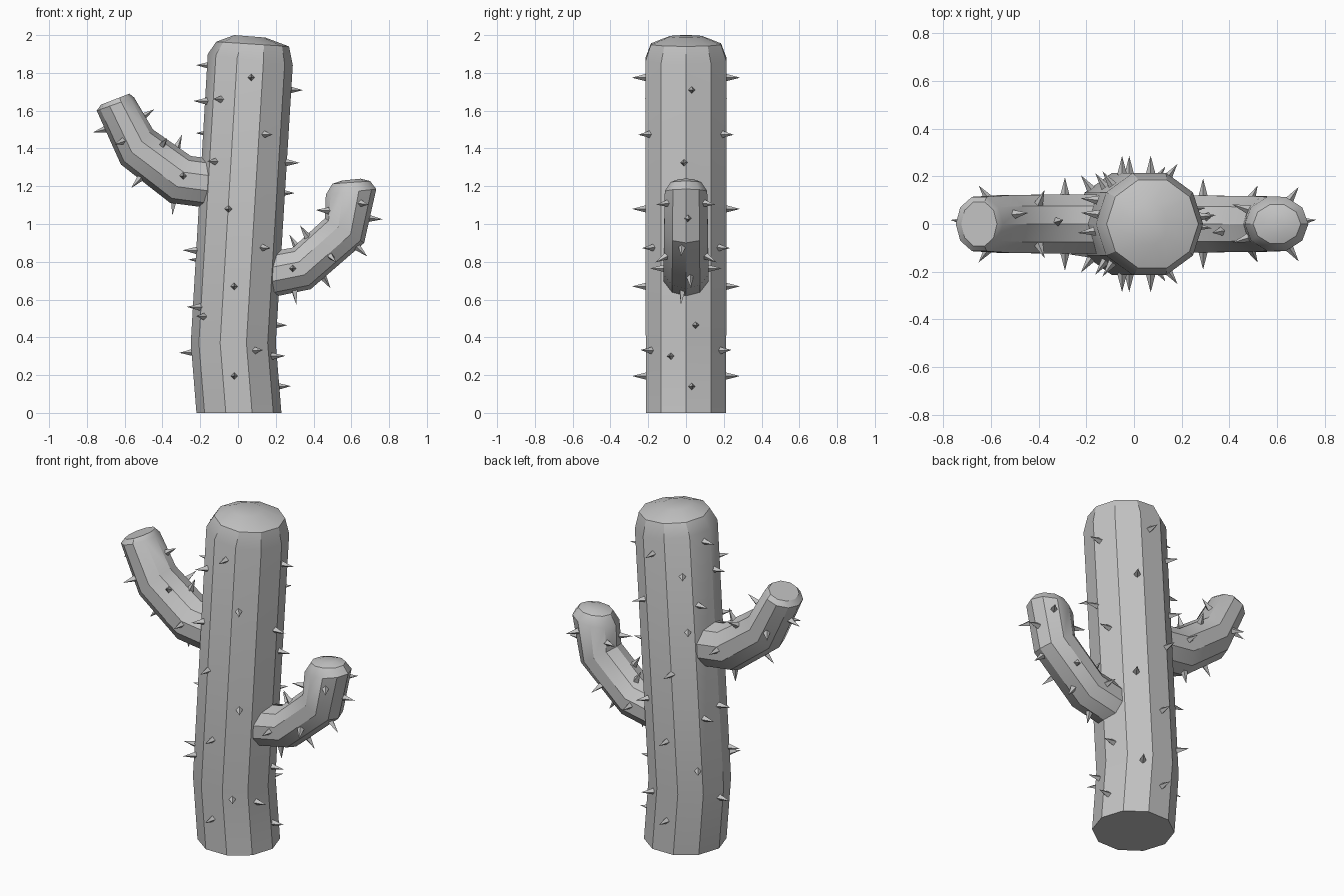
import bpy, bmesh, math
from mathutils import Vector
from mathutils.bvhtree import BVHTree

if "Cube" in bpy.data.objects:
    bpy.data.objects.remove(bpy.data.objects["Cube"])

SIDES = 10
grey = bpy.data.materials.new("plain_grey")
grey.use_nodes = True
grey.diffuse_color = (0.55, 0.55, 0.55, 1)
grey.node_tree.nodes["Principled BSDF"].inputs["Base Color"].default_value = grey.diffuse_color


def make_object(name, bm, smooth):
    mesh = bpy.data.meshes.new(name)
    bm.to_mesh(mesh)
    mesh.materials.append(grey)
    obj = bpy.data.objects.new(name, mesh)
    bpy.context.collection.objects.link(obj)
    if smooth:
        bpy.ops.object.select_all(action='DESELECT')
        obj.select_set(True)
        bpy.context.view_layer.objects.active = obj
        bpy.ops.object.shade_smooth_by_angle(angle=math.radians(32))


def skin(name, rings):
    """Ten-sided tube; each ring spans two points in the xz plane, plus a y radius."""
    bm = bmesh.new()
    loops = []
    for x1, z1, x2, z2, ry in rings:
        a, b = Vector((x1, 0, z1)), Vector((x2, 0, z2))
        mid, half = (a + b) / 2, (b - a) / 2
        turn = [math.tau * i / SIDES for i in range(SIDES)]
        loops.append([bm.verts.new(mid + half * math.cos(t) + Vector((0, ry * math.sin(t), 0)))
                      for t in turn])
    for low, high in zip(loops, loops[1:]):
        for i in range(SIDES):
            j = (i + 1) % SIDES
            bm.faces.new((low[i], low[j], high[j], high[i]))
    bm.faces.new(loops[0])
    bm.faces.new(loops[-1])
    bmesh.ops.recalc_face_normals(bm, faces=bm.faces)
    make_object(name, bm, True)
    tree = BVHTree.FromBMesh(bm)
    bm.free()
    return tree


def add_spike(bm, base, direction, length=0.08):
    made = bmesh.ops.create_cone(bm, cap_ends=True, segments=4, radius1=0.021,
                                 radius2=0, depth=length)["verts"]
    turn = direction.to_track_quat('Z', 'Y').to_matrix()
    for v in made:
        v.co = base + turn @ (v.co + Vector((0, 0, length / 2 - 0.008)))


def spikes(name, tree, front, sides):
    """Front spikes are mirrored to the back; side spikes are (x, y, z, angle in xz)."""
    bm = bmesh.new()
    for x, z in front:
        for s in (-1, 1):
            hit, normal, _, _ = tree.ray_cast(Vector((x, s, z)), Vector((0, -s, 0)))
            if hit:
                add_spike(bm, hit, normal)
    for x, y, z, angle in sides:
        t = math.radians(angle)
        d = Vector((math.cos(t), 0, math.sin(t)))
        hit, normal, _, _ = tree.ray_cast(Vector((x, y, z)) + d * 0.15, -d)
        if hit:
            add_spike(bm, hit, (d * 2 + normal).normalized())
    make_object(name, bm, False)
    bm.free()


# Trunk with a slight bend and a domed top
trunk = skin("trunk", [
    (-.22, 0, .23, 0, .224), (-.25, .37, .20, .37, .224),
    (-.16, 1.90, .29, 1.84, .226), (-.115, 1.965, .27, 1.94, .195),
    (-.02, 2.0, .145, 1.987, .09)])
spikes("trunk_spikes", trunk,
       [(.07, 1.775), (-.09, 1.66), (.14, 1.475), (-.12, 1.33), (-.05, 1.08),
        (.13, .875), (-.02, .67), (-.18, .51), (.09, .33), (-.02, .195)],
       [(.29, .03, 1.71, 0), (.26, -.01, 1.325, 0), (.24, .06, 1.165, 0),
        (.21, .05, .465, 0), (.2, -.08, .3, 0), (.22, .03, .14, 0),
        (-.17, .04, 1.84, 180), (-.18, -.03, 1.65, 180), (-.19, .1, 1.48, 180),
        (-.22, 0, .86, 180), (-.22, .1, .81, 180), (-.23, -.12, .56, 180),
        (-.25, .02, .32, 180)])

# Upper arm on the right-hand side
right_arm = skin("right_arm", [
    (-.10, 1.34, -.12, 1.08, .13), (-.25, 1.36, -.36, 1.112, .13),
    (-.45, 1.50, -.62, 1.315, .128), (-.55, 1.67, -.748, 1.60, .12),
    (-.575, 1.69, -.725, 1.632, .098)])
spikes("right_arm_spikes", right_arm,
       [(-.61, 1.44), (-.40, 1.42), (-.29, 1.255)],
       [(-.33, .01, 1.38, 75), (-.5, .04, 1.57, 35), (-.71, .01, 1.5, 190),
        (-.52, -.02, 1.24, 225), (-.34, .02, 1.12, 265)])

# Lower arm on the left-hand side
left_arm = skin("left_arm", [
    (.10, .84, .12, .60, .125), (.29, .875, .385, .655, .125),
    (.46, 1.03, .668, .90, .122), (.465, 1.155, .732, 1.185, .118),
    (.50, 1.213, .70, 1.227, .085), (.55, 1.23, .65, 1.24, .045)])
spikes("left_arm_spikes", left_arm,
       [(.48, 1.07), (.29, .765), (.49, .83), (.65, 1.11)],
       [(.30, .03, .9, 115), (.37, -.03, .93, 120), (.7, .01, 1.03, 0),
        (.64, -.02, .87, 320), (.45, .02, .72, 300), (.3, -.02, .64, 275)])
